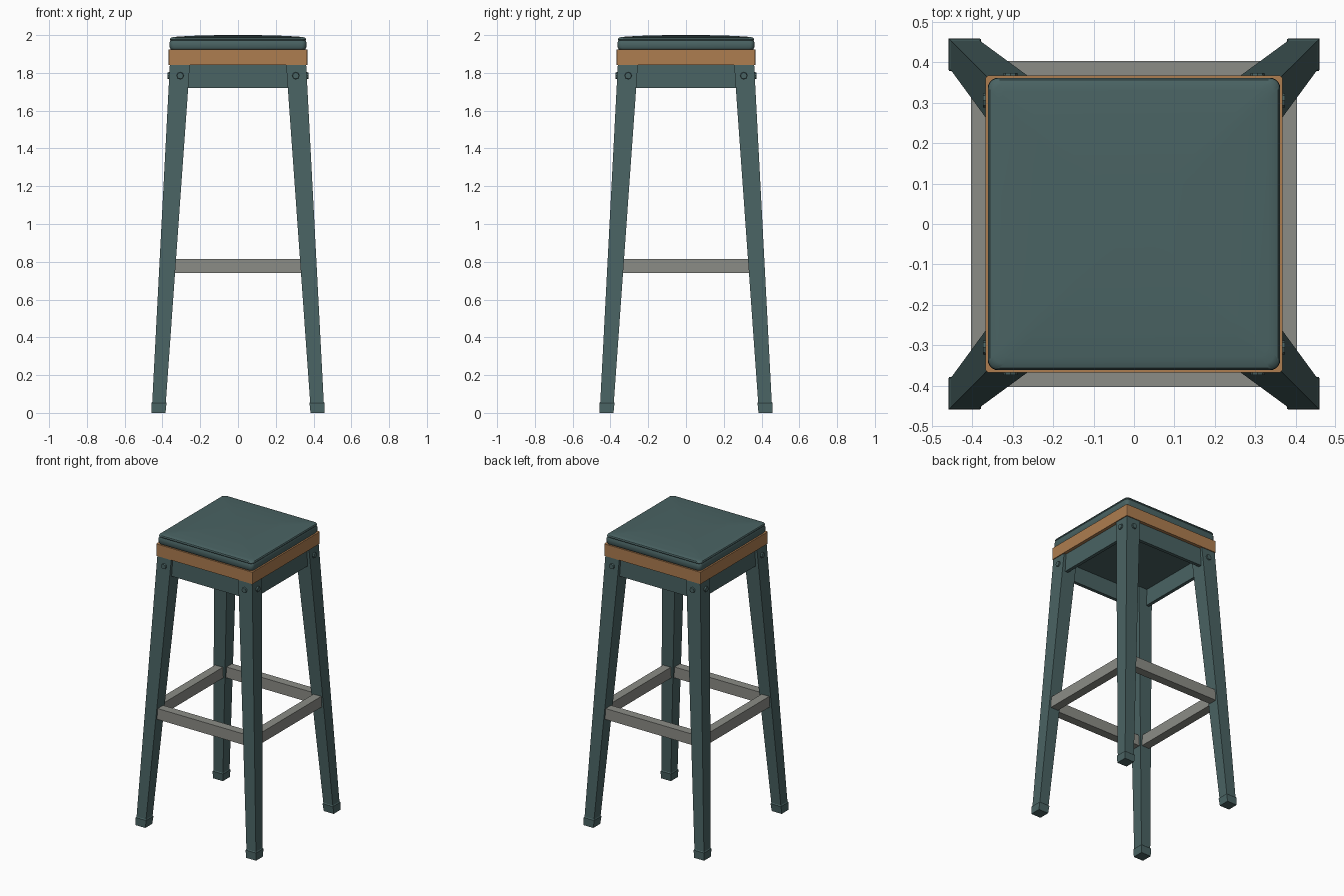
import bpy, bmesh, math
from mathutils import Matrix, Vector

if "Cube" in bpy.data.objects:
    bpy.data.objects.remove(bpy.data.objects["Cube"])


def material(name, rgb):
    m = bpy.data.materials.new(name)
    m.diffuse_color = (*rgb, 1)
    m.use_nodes = True
    m.node_tree.nodes["Principled BSDF"].inputs["Base Color"].default_value = m.diffuse_color
    return m


TEAL = material("teal", (0.068, 0.125, 0.125))
WOOD = material("wood", (0.42, 0.205, 0.08))
GREY = material("grey", (0.26, 0.265, 0.24))


def finish(name, bm, mat, smooth=False):
    bmesh.ops.recalc_face_normals(bm, faces=bm.faces)
    me = bpy.data.meshes.new(name)
    bm.to_mesh(me)
    bm.free()
    me.materials.append(mat)
    ob = bpy.data.objects.new(name, me)
    bpy.context.collection.objects.link(ob)
    if smooth:
        bpy.context.view_layer.objects.active = ob
        ob.select_set(True)
        bpy.ops.object.shade_smooth_by_angle(angle=math.radians(40))
        ob.select_set(False)
    return ob


def loft(name, rings, mat, smooth=False):
    """Closed solid through a list of equal-length point rings."""
    bm = bmesh.new()
    vs = [[bm.verts.new(p) for p in r] for r in rings]
    n = len(vs[0])
    for a, b in zip(vs, vs[1:]):
        for i in range(n):
            j = (i + 1) % n
            bm.faces.new((a[i], a[j], b[j], b[i]))
    bm.faces.new(vs[0])
    bm.faces.new(vs[-1])
    return finish(name, bm, mat, smooth)


def rect(x0, x1, y0, y1, z):
    return [(x0, y0, z), (x1, y0, z), (x1, y1, z), (x0, y1, z)]


def round_square(h, r, z, seg=5):
    pts = []
    for q, (sx, sy) in enumerate(((1, 1), (-1, 1), (-1, -1), (1, -1))):
        for k in range(seg + 1):
            a = math.pi / 2 * (q + k / seg)
            pts.append((sx * (h - r) + r * math.cos(a), sy * (h - r) + r * math.sin(a), z))
    return pts


# padded seat: piped bottom and top rims with a gently domed top
seat = [(0.345, 1.915), (0.357, 1.925), (0.362, 1.935), (0.362, 1.962), (0.358, 1.972),
        (0.361, 1.977), (0.357, 1.985), (0.347, 1.989), (0.33, 1.991), (0.25, 1.996),
        (0.15, 1.999), (0.06, 2.0)]
loft("seat_cushion", [round_square(h, min(0.025, h * 0.3), z) for h, z in seat], TEAL, True)

# wooden band under the cushion
loft("wood_band", [round_square(0.367, 0.006, z, 2) for z in (1.842, 1.924)], WOOD)

# underside panel
loft("seat_underside", [rect(-0.32, 0.32, -0.32, 0.32, z) for z in (1.832, 1.843)], TEAL)


def leg_span(z):
    t = z / 1.842
    return 0.386 + (0.255 - 0.386) * t, 0.457 + (0.361 - 0.457) * t


def leg_ring(sx, sy, z, grow=0.0):
    i, o = leg_span(z)
    i, o = i - grow, o + grow
    return [(sx * x, sy * y, z) for x, y in ((i, i), (o, i), (o, o), (i, o))]


for yn, sy in (("front", -1), ("back", 1)):
    for xn, sx in (("left", -1), ("right", 1)):
        tag = yn + "_" + xn
        # splayed tapering leg and its foot cap
        loft(tag + "_leg", [leg_ring(sx, sy, z) for z in (0.05, 1.843)], TEAL)
        loft(tag + "_foot", [leg_ring(sx, sy, z, g) for z, g in
                             ((0, 0.002), (0.052, 0.004), (0.058, 0.0))], TEAL)
        # bolt heads on both outer faces
        for face, d, c in (("y", Vector((0, sy, 0)), (sx * 0.306, sy * 0.364, 1.785)),
                           ("x", Vector((sx, 0, 0)), (sx * 0.364, sy * 0.306, 1.785))):
            bm = bmesh.new()
            bmesh.ops.create_cone(bm, cap_ends=True, segments=8, radius1=0.021, radius2=0.017,
                                  depth=0.02)
            rot = d.to_track_quat('Z', 'Y').to_matrix().to_4x4()
            bm.transform(Matrix.Translation(c) @ rot)
            finish(tag + "_bolt_" + face, bm, TEAL)

# aprons and footrest rails on all four sides
for k, side in enumerate(("front", "right", "back", "left")):
    turn = Matrix.Rotation(k * math.pi / 2, 4, 'Z')
    for name, x, y0, y1, z0, z1, mat in (
            ("apron", 0.29, -0.345, -0.322, 1.72, 1.843, TEAL),
            ("footrest_rail", 0.345, -0.404, -0.345, 0.74, 0.815, GREY)):
        ob = loft(side + "_" + name, [rect(-x, x, y0, y1, z) for z in (z0, z1)], mat)
        ob.data.transform(turn)
